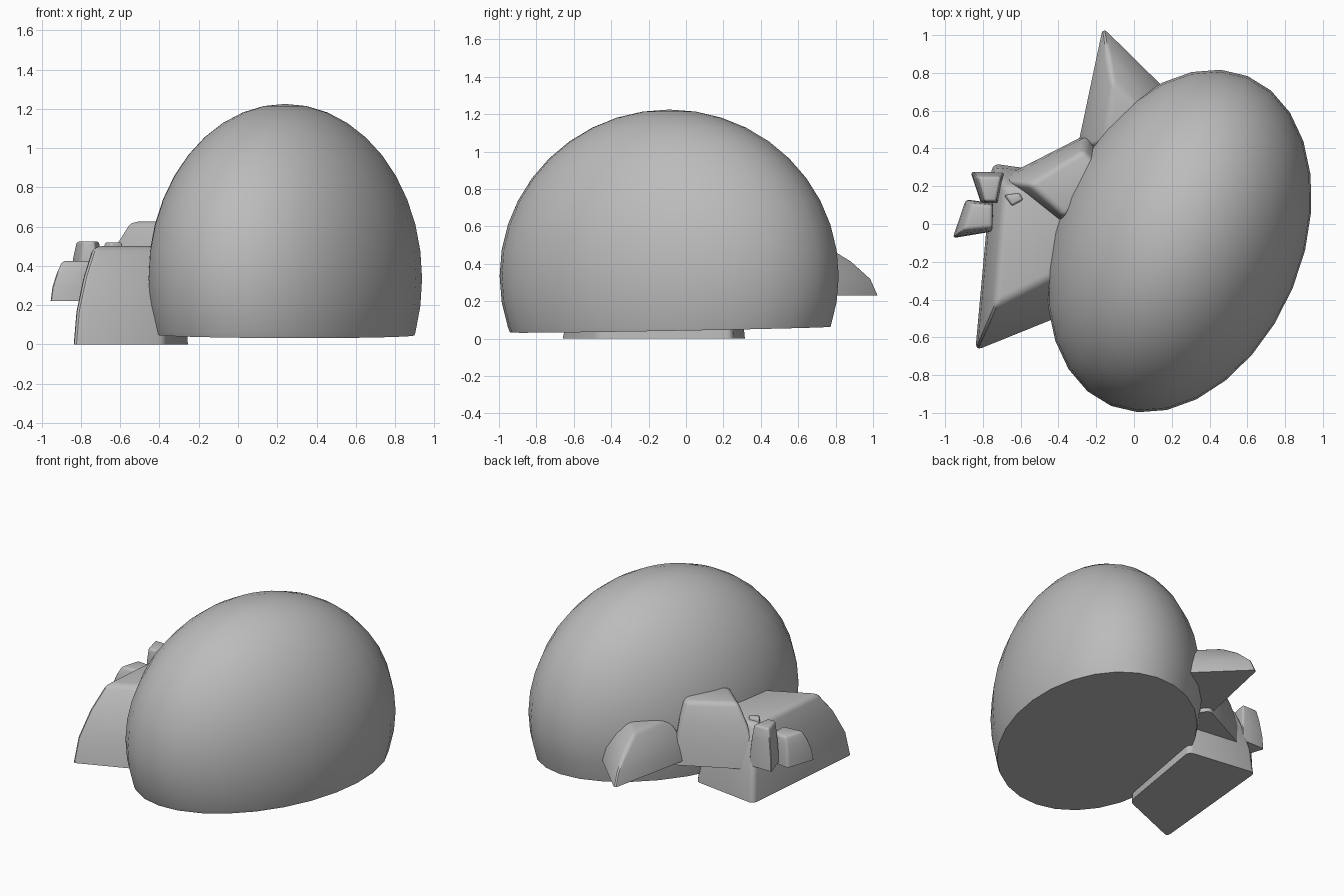
import bpy, bmesh, math
from mathutils import Matrix, Vector

cube = bpy.data.objects.get("Cube")
if cube:
    bpy.data.objects.remove(cube, do_unlink=True)

GREY = (0.5, 0.5, 0.5, 1)
stone = bpy.data.materials.new("grey_stone")
stone.use_nodes = True
stone.diffuse_color = GREY
stone.node_tree.nodes["Principled BSDF"].inputs["Base Color"].default_value = GREY


def finish(name, bm):
    bmesh.ops.recalc_face_normals(bm, faces=bm.faces)
    mesh = bpy.data.meshes.new(name)
    bm.to_mesh(mesh)
    bm.free()
    mesh.materials.append(stone)
    obj = bpy.data.objects.new(name, mesh)
    bpy.context.collection.objects.link(obj)
    bpy.ops.object.select_all(action='DESELECT')
    obj.select_set(True)
    bpy.context.view_layer.objects.active = obj
    bpy.ops.object.shade_smooth_by_angle(angle=math.radians(35))
    return obj


def boulder(name, center, radii, turn, floor):
    """Ellipsoid cut flat by a slightly tilted plane."""
    bm = bmesh.new()
    bmesh.ops.create_uvsphere(bm, u_segments=28, v_segments=20, radius=1)
    place = (Matrix.Translation(center) @ Matrix.Rotation(turn, 4, 'Z')
             @ Matrix.Diagonal((*radii, 1)))
    bm.transform(place)
    cut = bmesh.ops.bisect_plane(
        bm, geom=bm.verts[:] + bm.edges[:] + bm.faces[:], dist=1e-5,
        plane_co=floor, plane_no=Vector((0.01, -0.02, 1)), clear_inner=True)
    rim = [e for e in cut["geom_cut"] if isinstance(e, bmesh.types.BMEdge)]
    bmesh.ops.contextual_create(bm, geom=rim)
    return finish(name, bm)


def rock(name, base, top, low, high, round_off):
    """Tapered block with bulging sides and rounded upper edges."""
    bm = bmesh.new()
    rings = []
    for t in (0, 0.35, 0.7, 1):
        z = low + (high - low) * t
        k = t ** 1.8
        rings.append([bm.verts.new((a[0] + (b[0] - a[0]) * k,
                                    a[1] + (b[1] - a[1]) * k, z))
                      for a, b in zip(base, top)])
    n = len(base)
    for lower, upper in zip(rings, rings[1:]):
        for i in range(n):
            j = (i + 1) % n
            bm.faces.new((lower[i], lower[j], upper[j], upper[i]))
    bm.faces.new(rings[0][::-1])
    bm.faces.new(rings[-1])
    crown = set(rings[-1])
    edges = [e for e in bm.edges
             if abs(e.verts[0].co.z - e.verts[1].co.z) > 0.001
             or all(v in crown for v in e.verts)]
    bmesh.ops.bevel(bm, geom=edges, offset=round_off, segments=3,
                    profile=0.5, affect='EDGES', clamp_overlap=True)
    return finish(name, bm)


# Main dome
boulder("main_boulder", (0.24, -0.09, 0.335), (0.65, 0.945, 0.89),
        math.radians(-22.5), (0.24, -0.09, 0.048))

# Large slab on the ground
rock("ground_slab",
     [(-0.37, -0.48), (-0.84, -0.67), (-0.75, 0.32), (-0.25, 0.25)],
     [(-0.34, -0.24), (-0.74, -0.44), (-0.69, 0.2), (-0.3, 0.18)],
     0, 0.5, 0.035)

# Wedges leaning out of the dome
rock("side_wedge",
     [(-0.38, -0.03), (-0.73, 0.23), (-0.24, 0.48), (-0.05, 0.2)],
     [(-0.37, 0.04), (-0.56, 0.21), (-0.27, 0.39), (-0.1, 0.2)],
     0.2, 0.625, 0.03)
rock("rear_wedge",
     [(-0.3, 0.4), (-0.165, 1.04), (0.16, 0.72), (0.05, 0.4)],
     [(-0.16, 0.42), (-0.12, 0.76), (0.02, 0.62), (0.03, 0.42)],
     0.23, 0.5, 0.03)

# Small chips
rock("outer_chip",
     [(-0.75, -0.04), (-0.96, -0.075), (-0.89, 0.13), (-0.745, 0.11)],
     [(-0.75, -0.02), (-0.9, -0.03), (-0.86, 0.11), (-0.75, 0.1)],
     0.22, 0.425, 0.018)
rock("tall_chip",
     [(-0.72, 0.11), (-0.81, 0.11), (-0.865, 0.275), (-0.685, 0.275)],
     [(-0.73, 0.12), (-0.79, 0.12), (-0.825, 0.25), (-0.705, 0.25)],
     0.24, 0.525, 0.015)
rock("tiny_chip",
     [(-0.65, 0.075), (-0.71, 0.16), (-0.6, 0.18), (-0.57, 0.12)],
     [(-0.645, 0.1), (-0.68, 0.15), (-0.61, 0.16), (-0.59, 0.13)],
     0.36, 0.52, 0.01)
